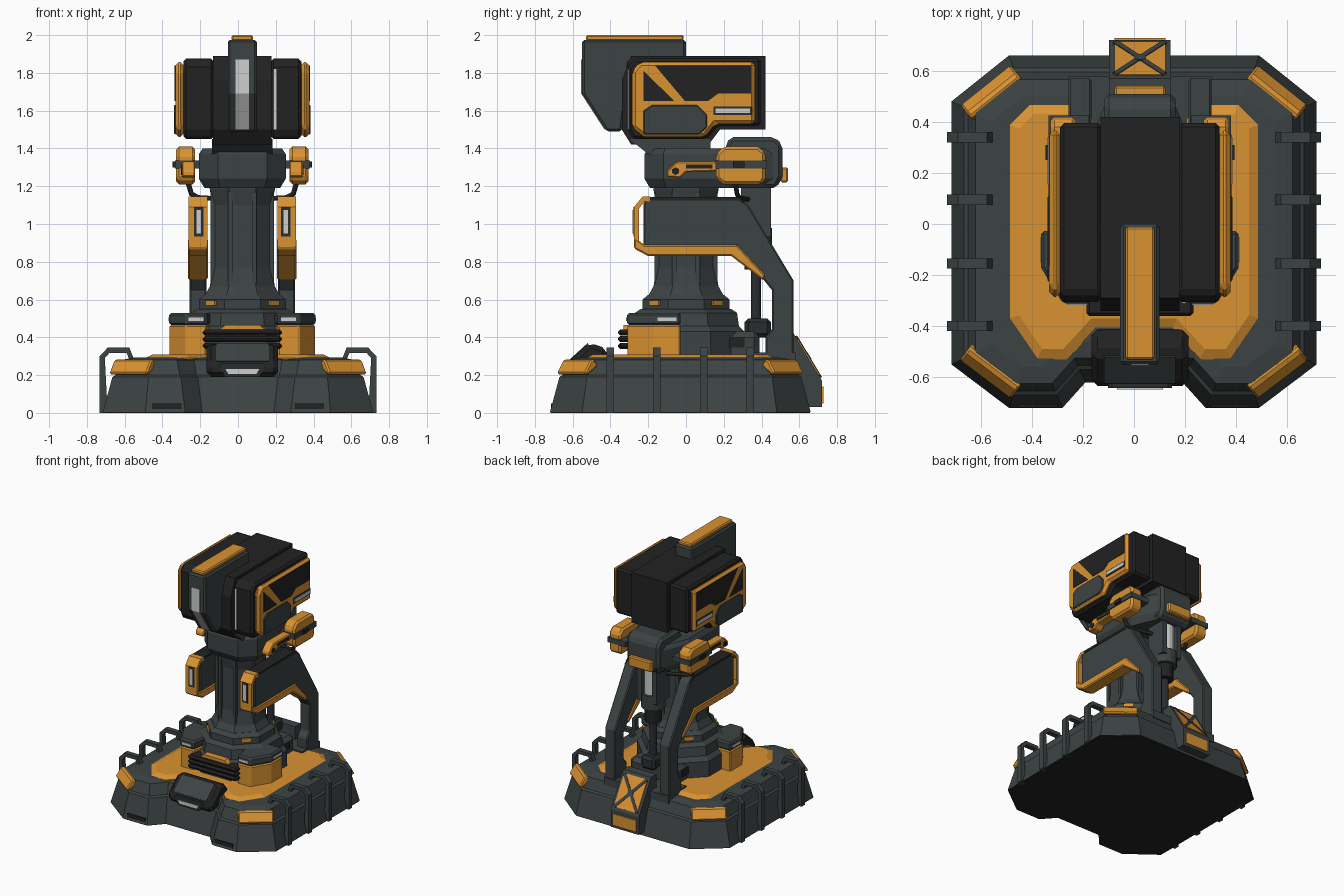
import bpy, bmesh, math
from mathutils import Matrix, Vector

if "Cube" in bpy.data.objects:
    bpy.data.objects.remove(bpy.data.objects["Cube"])

CX = 0.023  # the machinery sits slightly right of the base centre


def material(name, rgb):
    m = bpy.data.materials.new(name)
    m.diffuse_color = (*rgb, 1)
    m.use_nodes = True
    m.node_tree.nodes["Principled BSDF"].inputs["Base Color"].default_value = m.diffuse_color
    return m


GREY = material("slate grey", (0.046, 0.056, 0.057))
BLACK = material("matte black", (0.016, 0.016, 0.016))
DARK = material("charcoal", (0.023, 0.026, 0.028))
ORANGE = material("safety orange", (0.70, 0.29, 0.032))
LIGHT = material("pale light", (0.62, 0.62, 0.62))


def finish(name, bm, mat, cx=CX, bevel=0, matrix=None):
    bmesh.ops.recalc_face_normals(bm, faces=bm.faces)
    me = bpy.data.meshes.new(name)
    bm.to_mesh(me)
    bm.free()
    me.materials.append(mat)
    ob = bpy.data.objects.new(name, me)
    bpy.context.collection.objects.link(ob)
    ob.matrix_world = Matrix.Translation((cx, 0, 0)) @ (matrix or Matrix())
    if bevel:
        b = ob.modifiers.new("edge", 'BEVEL')
        b.width, b.segments, b.limit_method = bevel, 1, 'ANGLE'
        b.angle_limit = math.radians(40)
    return ob


def skin(bm, rings):
    vs = [[bm.verts.new(p) for p in r] for r in rings]
    n = len(vs[0])
    for a, b in zip(vs, vs[1:]):
        for i in range(n):
            bm.faces.new((a[i], a[(i + 1) % n], b[(i + 1) % n], b[i]))
    bm.faces.new(vs[0][::-1])
    bm.faces.new(vs[-1])


def prism(name, axis, pts, a, b, mat, mirror=False, **kw):
    """Extrude a 2D outline along an axis; mirror adds the opposite x side."""
    put = {'x': lambda p, t: (t, p[0], p[1]), 'y': lambda p, t: (p[0], t, p[1]),
           'z': lambda p, t: (p[0], p[1], t)}[axis]
    bm = bmesh.new()
    for s in ((1, -1) if mirror else (1,)):
        skin(bm, [[Vector(put(p, t)) * Vector((1, 1, 1)).length / math.sqrt(3) if s > 0 else
                   Vector((-put(p, t)[0], *put(p, t)[1:])) for p in pts] for t in (a, b)])
    return finish(name, bm, mat, **kw)


def box(name, x0, x1, y0, y1, z0, z1, mat, mirror=False, **kw):
    return prism(name, 'z', [(x0, y0), (x1, y0), (x1, y1), (x0, y1)], z0, z1, mat, mirror, **kw)


def loft(name, rings, mat, **kw):
    bm = bmesh.new()
    skin(bm, [[(x, y, z) for x, y in pts] for pts, z in rings])
    return finish(name, bm, mat, **kw)


def ngon(r, n=8, c=(0, 0)):
    k = r / math.cos(math.pi / n)
    return [(c[0] + k * math.cos((i + .5) * 2 * math.pi / n),
             c[1] + k * math.sin((i + .5) * 2 * math.pi / n)) for i in range(n)]


def sym(half):
    return half + [(-x, y) for x, y in half[::-1]]


def inset(pts, d):
    out, n = [], len(pts)
    for i in range(n):
        p, q, r = (Vector(pts[j % n]) for j in (i - 1, i, i + 1))
        n1, n2 = (Vector((-e.y, e.x)).normalized() for e in (q - p, r - q))
        out.append(tuple(q + (n1 + n2) * d / (1 + n1.dot(n2))))
    return out


def tube(name, path, r, mat):
    cu = bpy.data.curves.new(name, 'CURVE')
    cu.dimensions, cu.bevel_depth, cu.bevel_resolution = '3D', r, 1
    sp = cu.splines.new('POLY')
    sp.points.add(len(path) - 1)
    for pt, co in zip(sp.points, path):
        pt.co = (*co, 1)
    cu.materials.append(mat)
    ob = bpy.data.objects.new(name, cu)
    ob.location.x = CX
    bpy.context.collection.objects.link(ob)


# --- Base skirt and deck
plan = sym([(.19, -.62), (.28, -.72), (.49, -.72), (.715, -.55), (.715, .48), (.49, .66)])
loft("base_skirt", [(plan, .005), (inset(plan, .05), .19), (inset(plan, .065), .20),
                    (inset(plan, .095), .28), (inset(plan, .16), .292)], GREY, cx=0)
prism("base_underside", 'z', inset(plan, .003), 0, .006, BLACK, cx=0)
deck = sym([(.15, -.41), (.26, -.53), (.38, -.53), (.49, -.37), (.49, .39), (.41, .47)])
loft("deck_plate", [(deck, .27), (deck, .29), (inset(deck, .04), .31)], ORANGE, cx=0)
box("front_slot", .30, .456, -.716, -.69, .02, .05, BLACK, True, cx=0)
for y in (.34, .095, -.155, -.40):
    prism("side_handle", 'y', [(.732, 0), (.732, .30), (.69, .345), (.575, .345), (.545, .27), (.57, .27),
                               (.59, .318), (.68, .318), (.705, .29), (.69, 0)],
          y - .02, y + .02, GREY, True, cx=0)
for sx in (1, -1):
    for mid, nrm in (((.6025, -.635), (.603, -.798)), ((.6025, .57), (.625, .78))):
        turn = Matrix.Rotation(math.atan2(nrm[1], sx * nrm[0]) - math.pi / 2, 4, 'Z')
        prism("corner_lamp", 'x', [(-.05, .20), (-.03, .21), (-.07, .275), (-.095, .285), (-.12, .25)],
              -.125, .125, ORANGE, cx=0, bevel=.008,
              matrix=Matrix.Translation((sx * mid[0], mid[1], 0)) @ turn)

# --- Front nose with lamp
prism("front_nose", 'x', [(-.635, .19), (-.635, .26), (-.51, .372), (-.42, .34), (-.40, .2)],
      -.19, .19, BLACK, bevel=.025)
prism("nose_panel", 'x', [(-.625, .275), (-.52, .37), (-.515, .36), (-.61, .265)], -.14, .14, GREY)
prism("lamp_frame", 'y', sym([(.09, .19), (.125, .25), (.11, .262)]), -.642, -.62, DARK)
prism("nose_lamp", 'y', sym([(.075, .207), (.09, .232)]), -.648, -.64, LIGHT)

# --- Rear sloped panel with crossed bars
prism("rear_wedge", 'x', [(.5, .42), (.57, .42), (.72, .17), (.72, .03), (.58, .03), (.5, .25)],
      -.12, .12, GREY)
slope = Matrix(((-1, 0, 0, 0), (0, -.514, .857, .645), (0, .857, .514, .295), (0, 0, 0, 1)))
box("rear_panel", -.1, .1, -.125, .125, -.005, .006, ORANGE, matrix=slope)
for a in (.67, -.67):
    box("panel_cross", -.011, .011, -.155, .155, 0, .01, GREY, matrix=slope @ Matrix.Rotation(a, 4, 'Z'))
prism("panel_hub", 'z', ngon(.022), 0, .012, GREY, matrix=slope)
box("rear_plate", -.1, .1, .715, .728, .05, .14, ORANGE)

# --- Rear deck and turret ring
box("rear_deck", -.28, .28, .36, .58, .26, .32, GREY)
box("rear_housing", -.2, .2, .08, .39, .28, .43, GREY, bevel=.03)
box("housing_vent", .19, .207, .18, .31, .345, .40, BLACK, True)
loft("turret_ring", [(ngon(.31), .28), (ngon(.31), .43), (ngon(.28), .46), (ngon(.27), .53),
                     (ngon(.24), .55)], GREY)
pod = [(.19, -.31), (.30, -.31), (.385, -.17), (.385, -.03), (.2, -.03), (.17, -.2)]
prism("turret_pod", 'z', pod, .28, .465, ORANGE, True, bevel=.008)
prism("pod_cap", 'z', inset(pod, -.002), .465, .53, GREY, True, bevel=.012)
box("pod_lamp", .205, .285, -.317, -.30, .487, .505, LIGHT, True)
box("pod_side_lamp", .37, .39, -.15, -.05, .487, .505, LIGHT, True)
for z in (.355, .39, .425):
    box("front_bar", -.21, .21, -.36, -.25, z - .016, z + .016, BLACK, bevel=.012)
prism("front_trim", 'y', sym([(.12, .442), (.09, .465)]), -.33, -.25, ORANGE)

# --- Column
loft("collar", [(ngon(.23), .545), (ngon(.23), .60), (ngon(.20), .625)], GREY)
for k in range(4):
    box("collar_lamp", -.035, .035, -.242, -.22, .568, .596, ORANGE,
        matrix=Matrix.Rotation(math.pi / 4 + k * math.pi / 2, 4, 'Z'))
loft("column", [(ngon(r), z) for r, z in ((.20, .62), (.172, .67), (.155, .77), (.155, 1.10),
                                          (.172, 1.18), (.18, 1.27))], GREY)
for k in range(4):
    turn = Matrix.Rotation(k * math.pi / 2, 4, 'Z')
    box("column_rib", .05, .075, -.168, -.14, .68, 1.2, GREY, True, matrix=turn)

# --- Side arms rising from the rear deck
prism("support_arm", 'x', [(.57, .28), (.57, .70), (.33, 1.10), (.285, 1.14), (-.20, 1.14), (-.225, 1.11),
                           (-.225, .88), (.27, .88), (.455, .65), (.455, .44), (.42, .40), (.42, .28)],
      .19, .28, GREY, True, bevel=.008)
prism("arm_top_edge", 'x', [(.32, 1.10), (.28, 1.143), (-.2, 1.143), (-.2, 1.125), (.275, 1.125)],
      .187, .284, BLACK, True)
prism("arm_front_frame", 'x', [(-.19, 1.145), (-.23, 1.145), (-.275, 1.09), (-.275, .88), (-.25, .88),
                               (-.25, 1.08), (-.22, 1.12), (-.19, 1.12)], .185, .285, ORANGE, True)
prism("arm_under_guard", 'x', [(-.275, .93), (-.275, .87), (-.2, .83), (.24, .83), (.41, .70), (.42, .73),
                               (.27, .89), (-.22, .89)], .183, .287, ORANGE, True, bevel=.008)
box("arm_lamp_frame", .205, .255, -.279, -.26, .935, 1.09, DARK, True)
box("arm_lamp", .218, .242, -.282, -.26, .95, 1.075, LIGHT, True)

# --- Neck block
neck = sym([(.13, -.22), (.23, -.12), (.23, .25), (.14, .46)])
loft("neck_block", [(inset(neck, .03), 1.19), (neck, 1.24), (neck, 1.37), (inset(neck, .02), 1.40)], GREY)
prism("neck_rear", 'x', [(.2, 1.38), (.23, 1.46), (.47, 1.46), (.51, 1.42), (.51, 1.25), (.48, 1.19),
                         (.34, 1.19), (.25, 1.25)], -.14, .14, GREY, bevel=.02)
box("neck_rear_plate", -.1, .1, .5, .54, 1.22, 1.30, ORANGE, bevel=.008)
prism("head_mount", 'x', [(-.2, 1.37), (-.3, 1.45), (.13, 1.45), (.13, 1.37)], -.16, .16, GREY)

# --- Side clamps on the neck
prism("side_clamp", 'x', [(.16, 1.24), (.2, 1.21), (.4, 1.21), (.42, 1.24), (.42, 1.38), (.38, 1.41),
                          (.2, 1.41), (.16, 1.37)], .25, .35, ORANGE, True, bevel=.015)
box("clamp_band", .2, .357, .155, .425, 1.295, 1.335, GREY, True)
box("clamp_pin", .34, .37, .25, .31, 1.3, 1.33, BLACK, True)
prism("clamp_finger", 'x', [(-.1, 1.25), (-.1, 1.28), (-.05, 1.33), (.17, 1.33), (.17, 1.28), (.0, 1.275),
                            (-.03, 1.245)], .25, .32, ORANGE, True, bevel=.006)
box("finger_slot", .315, .325, .0, .14, 1.295, 1.315, BLACK, True)
prism("finger_hole", 'x', ngon(.018, 6, (-.055, 1.28)), .315, .325, BLACK, True)

# --- Rear piston and hoses
for name, r, z0, z1, mat in (("piston_sleeve", .065, .98, 1.21, LIGHT), ("piston_collar", .085, .87, .98, GREY),
                             ("piston_boot", .06, .76, .87, BLACK), ("piston_rod", .027, .45, .77, DARK)):
    prism(name, 'z', ngon(r, 16, (0, .37)), z0, z1, mat)
box("piston_guard", .045, .085, .29, .45, .93, 1.2, GREY, True)
box("piston_foot", -.06, .06, .31, .45, .40, .50, DARK, bevel=.02)
for s in (1, -1):
    tube("hose", [(s * x, y, z) for x, y, z in ((.29, .26, 1.23), (.27, .27, 1.16), (.235, .28, 1.14),
                                                (.07, .33, 1.13))], .014, BLACK)

# --- Head
prism("head_core", 'x', [(.42, 1.5), (.18, 1.5), (.12, 1.42), (-.29, 1.42), (-.34, 1.5), (-.34, 1.76),
                         (-.29, 1.89), (.42, 1.89)], -.155, .155, BLACK)
prism("head_side", 'x', [(.395, 1.52), (.17, 1.52), (.11, 1.45), (-.28, 1.45), (-.305, 1.5), (-.305, 1.83),
                         (-.27, 1.875), (.395, 1.875)], .15, .312, BLACK, True, bevel=.015)
box("head_light_strip", .165, .18, -.311, -.30, 1.5, 1.82, LIGHT)
prism("head_side_frame", 'x', [(-.285, 1.81), (-.245, 1.857), (.366, 1.857), (.366, 1.53), (.155, 1.53),
                               (.1, 1.46), (-.22, 1.46), (-.285, 1.51)], .31, .355, ORANGE, True, bevel=.018)
prism("upper_window", 'x', [(-.165, 1.84), (.345, 1.84), (.345, 1.69), (.17, 1.69), (.115, 1.65),
                            (-.005, 1.65)], .35, .358, BLACK, True)
prism("corner_window", 'x', [(-.225, 1.81), (-.225, 1.65), (-.06, 1.65)], .35, .358, BLACK, True)
prism("lower_panel", 'x', [(-.225, 1.475), (-.225, 1.60), (-.18, 1.63), (.06, 1.63), (.11, 1.58), (.11, 1.51),
                           (.07, 1.475)], .35, .362, GREY, True, bevel=.005)
box("side_lamp_frame", .35, .358, .145, .35, 1.578, 1.622, DARK, True)
box("side_lamp", .35, .362, .155, .34, 1.588, 1.612, LIGHT, True)

# --- Top sensor bar
prism("sensor_bar", 'x', [(-.55, 1.975), (0, 1.975), (0, 1.85), (-.30, 1.85), (-.34, 1.49), (-.42, 1.49),
                          (-.55, 1.69)], -.077, .077, GREY, bevel=.012)
box("sensor_lid", -.057, .057, -.53, -.012, 1.97, 2.0, ORANGE, bevel=.008)
prism("sensor_light", 'x', [(-.555, 1.87), (-.555, 1.69), (-.432, 1.5), (-.425, 1.51), (-.545, 1.70),
                            (-.545, 1.87)], -.035, .035, LIGHT)
